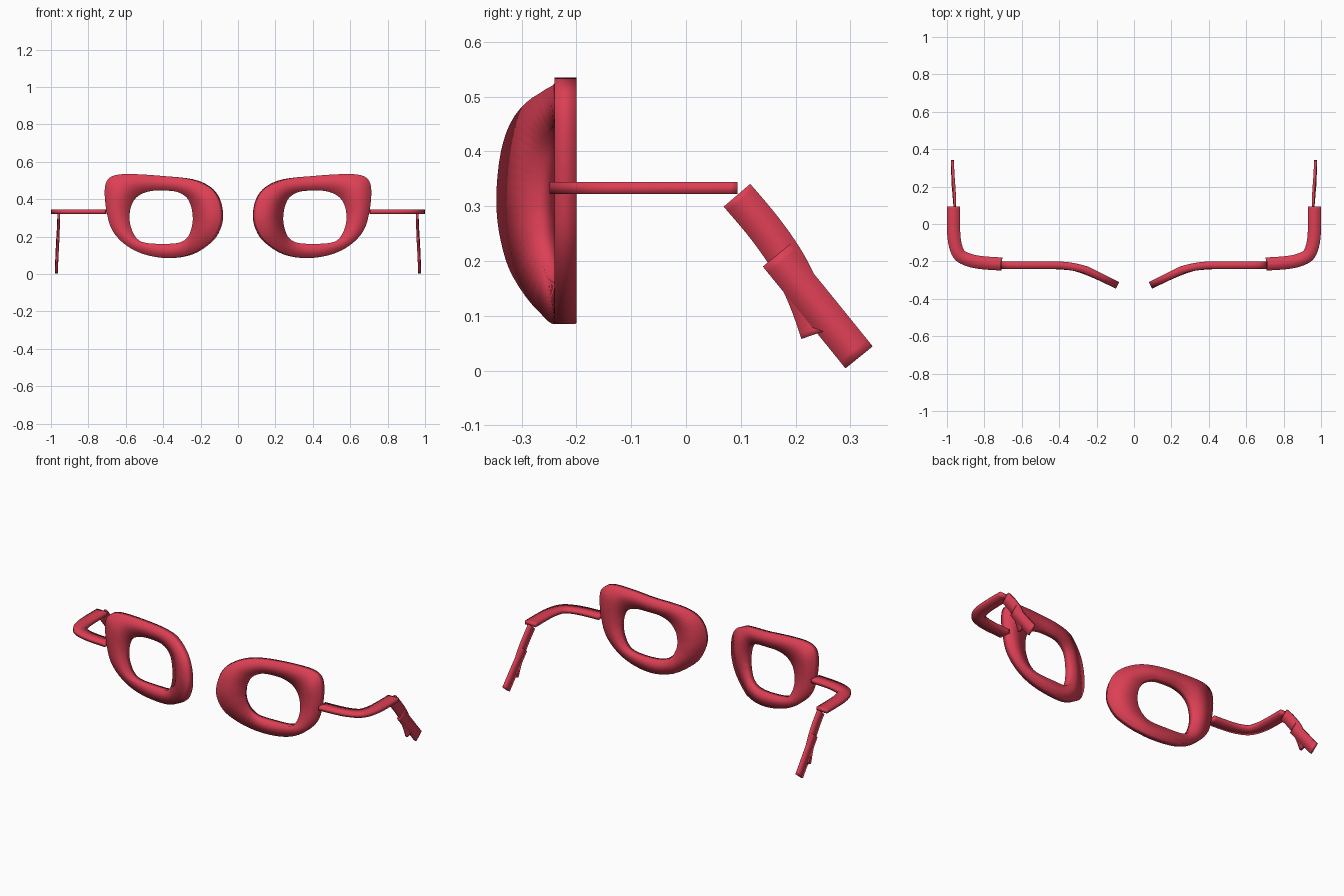
import bpy, bmesh
from mathutils import Vector

if "Cube" in bpy.data.objects:
    bpy.data.objects.remove(bpy.data.objects["Cube"])

red = bpy.data.materials.new("red plastic")
red.use_nodes = True
colour = (0.72, 0.05, 0.09, 1)
red.diffuse_color = colour
red.node_tree.nodes["Principled BSDF"].inputs["Base Color"].default_value = colour


def spline(points, steps, cyclic=False):
    """Smooth curve through the points (Catmull-Rom)."""
    p = [Vector(q) for q in points]
    n = len(p)
    pick = (lambda i: p[i % n]) if cyclic else (lambda i: p[max(0, min(n - 1, i))])
    out = []
    for i in range(n if cyclic else n - 1):
        a, b, c, d = (pick(i + k) for k in (-1, 0, 1, 2))
        for s in range(steps):
            t = s / steps
            out.append(0.5 * (2 * b + (c - a) * t + (2 * a - 5 * b + 4 * c - d) * t ** 2
                              + (3 * b - a - 3 * c + d) * t ** 3))
    return out if cyclic else out + [p[-1]]


def loft(name, sections, cyclic=False):
    """Skin four-cornered sections, then mirror the part across x = 0."""
    bm = bmesh.new()
    rows = [[bm.verts.new(v) for v in s] for s in sections]
    pairs = list(zip(rows, rows[1:]))
    if cyclic:
        pairs.append((rows[-1], rows[0]))
    else:
        bm.faces.new(rows[0])
        bm.faces.new(rows[-1])
    for a, b in pairs:
        for i in range(4):
            j = (i + 1) % 4
            bm.faces.new((a[i], a[j], b[j], b[i]))
    bmesh.ops.recalc_face_normals(bm, faces=bm.faces)
    for f in bm.faces:
        f.smooth = True
    mesh = bpy.data.meshes.new(name)
    bm.to_mesh(mesh)
    bm.free()
    mesh.materials.append(red)
    ob = bpy.data.objects.new(name, mesh)
    bpy.context.collection.objects.link(ob)
    ob.modifiers.new("Mirror", "MIRROR").use_mirror_merge = False


def ribbon(name, points, axis, width, thickness, steps=5):
    """Rectangular bar along a path; axis is the thin direction."""
    path = spline(points, steps)
    axis = Vector(axis)
    sections = []
    for i, p in enumerate(path):
        along = path[min(i + 1, len(path) - 1)] - path[max(i - 1, 0)]
        side = along.cross(axis).normalized() * width / 2
        up = axis * thickness / 2
        sections.append([p + side + up, p - side + up, p - side - up, p + side - up])
    loft(name, sections)


# Eye frames: a flat rim bent forward towards the nose
outer = [(.088, .31), (.105, .40), (.155, .465), (.25, .507), (.40, .524), (.55, .534),
         (.65, .53), (.70, .50), (.713, .43), (.70, .32), (.67, .23), (.60, .155),
         (.50, .105), (.37, .085), (.25, .105), (.15, .17), (.105, .235)]
inner = [(.233, .305), (.242, .36), (.27, .41), (.325, .44), (.40, .446), (.47, .443),
         (.53, .42), (.567, .375), (.58, .31), (.572, .25), (.545, .195), (.50, .168),
         (.40, .161), (.31, .168), (.265, .195), (.243, .235), (.235, .27)]


def bend(x):
    k = max(0, 0.42 - x)
    return -0.22 - 0.95 * k ** 2 if k < 0.17 else -0.2475 - 0.5 * (k - 0.17)


def on_rim(p, offset):
    slope = (bend(p.x + 0.01) - bend(p.x - 0.01)) / 0.02
    normal = Vector((-slope, 1, 0)).normalized()
    return Vector((p.x, bend(p.x), p.y)) + normal * offset


rim = []
for o, i in zip(spline(outer, 4, True), spline(inner, 4, True)):
    rim.append([on_rim(o, -.02), on_rim(i, -.02), on_rim(i, .02), on_rim(o, .02)])
loft("eye_frames", rim, cyclic=True)

# Temple arms: flat bars turning the corner from the frame to the back
h = 0.333
ribbon("temple_arms", [(.706, -.214, h), (.82, -.206, h), (.89, -.19, h), (.937, -.16, h),
                       (.96, -.09, h), (.965, 0, h), (.965, .094, h)],
       (0, 0, 1), 0.07, 0.022)

# Ear hooks: two overlapping flat bars dropping behind the ear
ribbon("upper_ear_hooks", [(.958, .093, .32), (.96, .145, .258), (.963, .188, .195),
                           (.966, .219, .13), (.969, .241, .068)],
       (1, 0, 0), 0.064, 0.014)
ribbon("lower_ear_hooks", [(.962, .165, .21), (.967, .24, .118), (.971, .316, .024)],
       (1, 0, 0), 0.064, 0.015)
